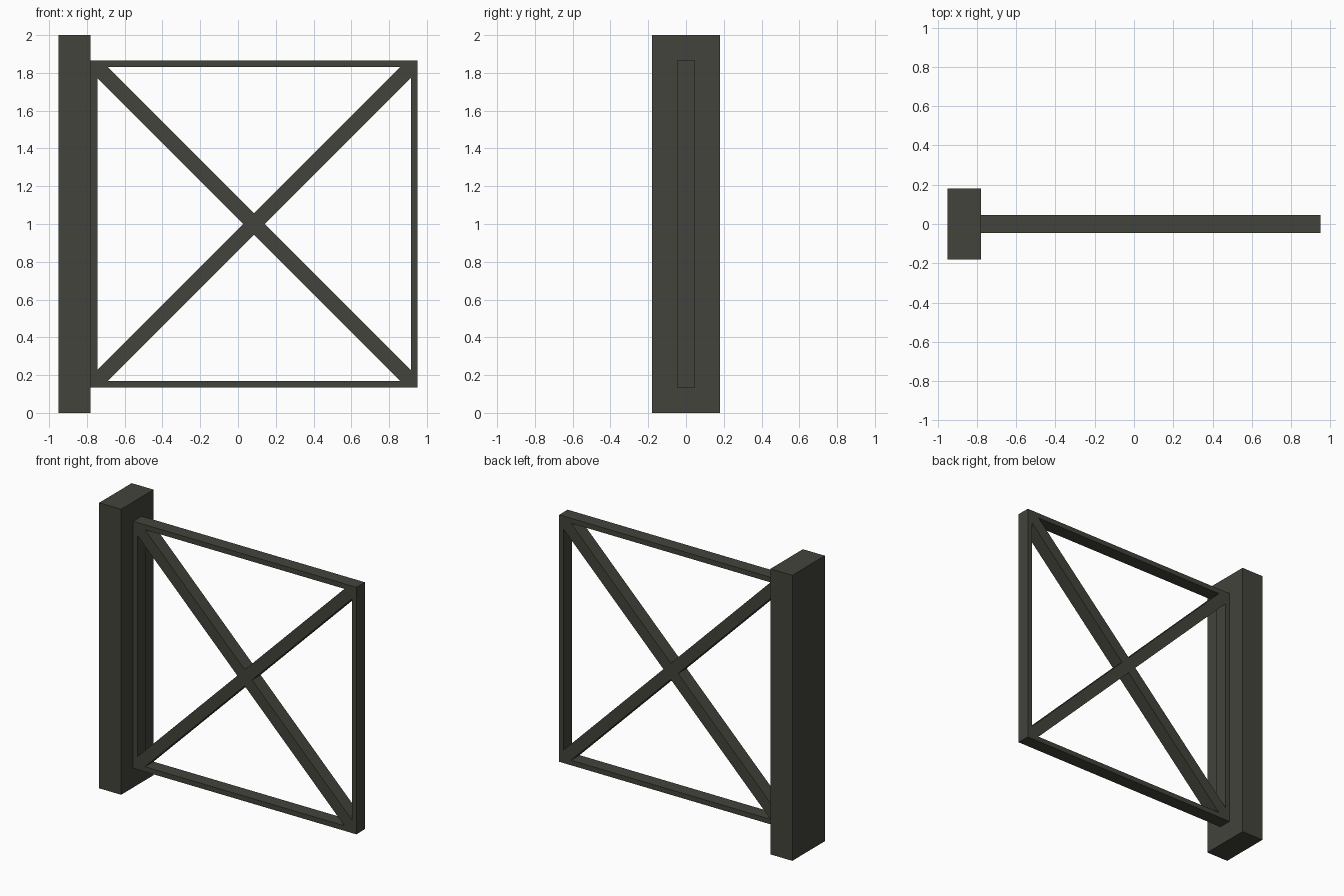
import bpy, math

if "Cube" in bpy.data.objects:
    bpy.data.objects.remove(bpy.data.objects["Cube"])

# single dark olive-grey paint
mat = bpy.data.materials.new("dark_olive_grey")
mat.diffuse_color = (0.056, 0.057, 0.045, 1)
mat.use_nodes = True
mat.node_tree.nodes["Principled BSDF"].inputs["Base Color"].default_value = mat.diffuse_color

# tall mounting post
bpy.ops.mesh.primitive_cube_add(size=1, location=(-0.865, 0, 1))
post = bpy.context.object
post.name = "post"
post.scale = (0.17, 0.36, 2)
bpy.ops.object.transform_apply(location=True, rotation=False, scale=True)
post.data.materials.append(mat)

# square frame with cross braces: outer square with four triangular openings
HALF, BAR, BRACE, DEPTH = 0.865, 0.035, 0.057, 0.047
inner = HALF - BAR
curve = bpy.data.curves.new("braced_frame", 'CURVE')
curve.dimensions = '2D'
curve.fill_mode = 'BOTH'
curve.extrude = DEPTH


def outline(points):
    s = curve.splines.new('POLY')
    s.points.add(len(points) - 1)
    for p, (x, y) in zip(s.points, points):
        p.co = (x, y, 0, 1)
    s.use_cyclic_u = True


outline([(-HALF, -HALF), (HALF, -HALF), (HALF, HALF), (-HALF, HALF)])
triangle = [(0, BRACE), (inner - BRACE, inner), (BRACE - inner, inner)]
for i in range(4):
    c, s = round(math.cos(i * math.pi / 2)), round(math.sin(i * math.pi / 2))
    outline([(c * x - s * y, s * x + c * y) for x, y in triangle])

frame = bpy.data.objects.new("braced_frame", curve)
bpy.context.collection.objects.link(frame)
frame.location = (0.085, 0, 1)
frame.rotation_euler = (math.pi / 2, 0, 0)
bpy.ops.object.select_all(action='DESELECT')
frame.select_set(True)
bpy.context.view_layer.objects.active = frame
bpy.ops.object.convert(target='MESH')
frame = bpy.context.object
frame.data.materials.clear()
frame.data.materials.append(mat)

# weld the extruded seams and make normals face outward
bpy.ops.object.mode_set(mode='EDIT')
bpy.ops.mesh.select_all(action='SELECT')
bpy.ops.mesh.remove_doubles(threshold=0.0005)
bpy.ops.mesh.normals_make_consistent(inside=False)
bpy.ops.object.mode_set(mode='OBJECT')
bpy.ops.object.shade_flat()
